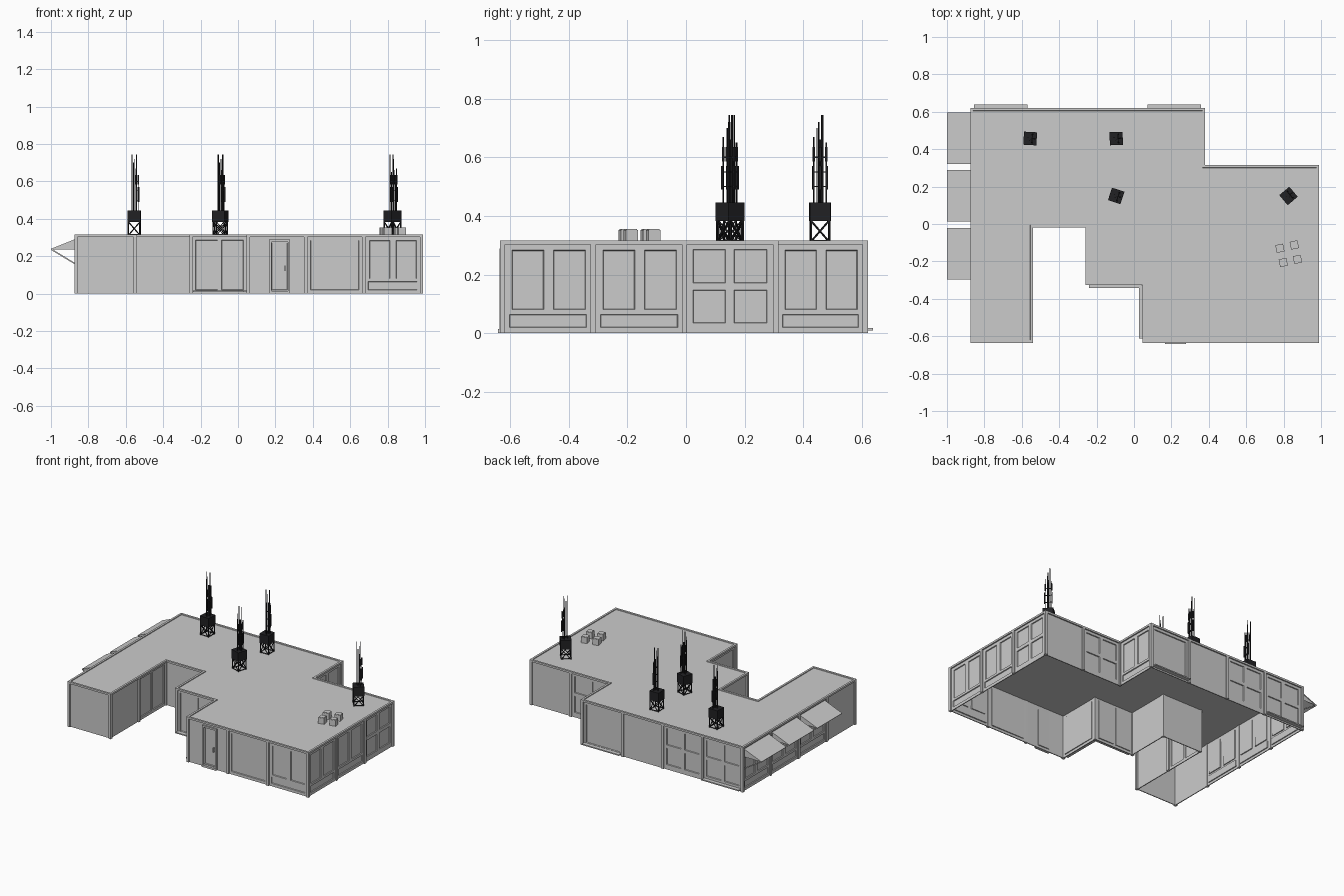
import bpy, bmesh, math
from mathutils import Vector, Matrix

if "Cube" in bpy.data.objects:
    bpy.data.objects.remove(bpy.data.objects["Cube"])

black = bpy.data.materials.new("black")
black.diffuse_color = (0.015, 0.015, 0.017, 1)
black.use_nodes = True
black.node_tree.nodes["Principled BSDF"].inputs["Base Color"].default_value = black.diffuse_color


def finish(name, bm, mat=None):
    bmesh.ops.recalc_face_normals(bm, faces=bm.faces) if mat else None
    me = bpy.data.meshes.new(name)
    bm.to_mesh(me)
    bm.free()
    ob = bpy.data.objects.new(name, me)
    bpy.context.collection.objects.link(ob)
    if mat:
        me.materials.append(mat)
    return ob


def add_box(bm, centre, size, rot=None):
    m = Matrix.Translation(centre) @ (rot or Matrix()) @ Matrix.Diagonal((*size, 1))
    bmesh.ops.create_cube(bm, size=1, matrix=m)


def add_beam(bm, a, b, w):
    a, b = Vector(a), Vector(b)
    rot = (b - a).to_track_quat('Z', 'Y').to_matrix().to_4x4()
    add_box(bm, (a + b) / 2, (w, w, (b - a).length), rot)


def box(name, centre, size, angle=0):
    bm = bmesh.new()
    add_box(bm, centre, size, Matrix.Rotation(angle, 4, 'Z'))
    return finish(name, bm)


# Recessed openings per wall type: (u0, u1, z0, z1) on a 0.31 wide module
OPENINGS = {
    "plain": [],
    "pair": [(.032, .141, .08, .283), (.174, .283, .08, .283), (.024, .287, .02, .064)],
    "four": [(u, u + .112, z, z + .114) for u in (.028, .168) for z in (.034, .171)],
    "tall": [(.025, .145, .02, .287), (.165, .285, .02, .287)],
    "shutter": [(.025, .285, .02, .285)],
    "door": [(.127, .212, .02, .272)],
}


def wall(p, q, kind):
    p, q = Vector((*p, 0)), Vector((*q, 0))
    length = (q - p).length
    d = (q - p).normalized()
    k = length / .31
    ops = [(a * k, b * k, c, e) for a, b, c, e in OPENINGS[kind]]
    us = sorted({0, length} | {u for o in ops for u in o[:2]})
    zs = sorted({0, .305} | {z for o in ops for z in o[2:]})
    bm = bmesh.new()
    grid = [[bm.verts.new(p + d * u + Vector((0, 0, z))) for z in zs] for u in us]
    recess = []
    for i in range(len(us) - 1):
        for j in range(len(zs) - 1):
            f = bm.faces.new((grid[i][j], grid[i + 1][j], grid[i + 1][j + 1], grid[i][j + 1]))
            cu, cz = (us[i] + us[i + 1]) / 2, (zs[j] + zs[j + 1]) / 2
            if any(a < cu < b and c < cz < e for a, b, c, e in ops):
                recess.append(f)
    bm.normal_update()
    if recess:
        bmesh.ops.inset_region(bm, faces=recess, thickness=.002, depth=-.006, use_even_offset=True)
    bmesh.ops.dissolve_limit(bm, angle_limit=.01, verts=bm.verts, edges=bm.edges)
    ob = finish("wall_" + kind, bm)
    s = ob.modifiers.new("thickness", 'SOLIDIFY')
    s.thickness, s.offset = .006, -1


# Wall run, counter-clockwise: end point, type, extra
RUN = [
    (-.549, -.626, "plain", ""), (-.549, -.316, "plain", ""), (-.549, -.011, "tall", ""),
    (-.251, -.011, "plain", ""), (-.251, -.316, "plain", ""), (.054, -.316, "tall", "sill"),
    (.054, -.626, "shutter", "sill"), (.362, -.626, "door", ""), (.672, -.626, "shutter", ""),
    (.981, -.626, "pair", ""), (.981, -.316, "pair", ""), (.981, -.005, "pair", ""),
    (.981, .306, "four", ""), (.675, .306, "plain", ""), (.371, .306, "four", ""),
    (.371, .611, "pair", ""), (.06, .611, "shutter", "sill"), (-.25, .611, "plain", ""),
    (-.558, .611, "four", ""), (-.866, .611, "four", "sill"), (-.866, .306, "pair", "awning"),
    (-.866, -.004, "pair", "awning"), (-.866, -.314, "pair", "awning"), (-.866, -.626, "plain", ""),
]


def awning(yc):
    h = .137
    bm = bmesh.new()
    # sloping cover
    a, b = Vector((-.866, yc, .292)), Vector((-1.0, yc, .238))
    tilt = math.atan2(a.z - b.z, a.x - b.x)
    add_box(bm, (a + b) / 2 - Vector((0, 0, .001)), ((a - b).length, 2 * h, .005),
            Matrix.Rotation(-tilt, 4, 'Y'))
    for y in (yc - h + .003, yc + h - .003):
        # triangular cheek and strut
        bm.faces.new([bm.verts.new((x, y, z)) for x, z in ((-.868, .29), (-.998, .237), (-.868, .237))])
        add_beam(bm, (-.998, y, .237), (-.868, y, .158), .007)
    finish("awning", bm)


prev = RUN[-1][:2]
for x, y, kind, extra in RUN:
    wall(prev, (x, y), kind)
    box("post", (x, y, .152), (.018, .018, .304))
    mid = (Vector(prev) + Vector((x, y))) / 2
    d = (Vector((x, y)) - Vector(prev)).normalized()
    n = Vector((d.y, -d.x))
    if extra == "sill":
        c = mid + n * .013
        box("sill", (c.x, c.y, .014), (.285, .028, .008), math.atan2(d.y, d.x))
    elif extra == "awning":
        awning(mid.y)
    prev = (x, y)

# Door trim and handle
for x in (.172, .273):
    box("door_frame_side", (x, -.63, .145), (.012, .014, .285))
box("door_frame_top", (.2225, -.63, .283), (.113, .014, .012))
box("door_step", (.2225, -.633, .008), (.113, .018, .014))
box("door_handle", (.252, -.628, .135), (.006, .014, .03))

# Roof slab with a raised rim
OUTLINE = [(-.875, -.635), (-.54, -.635), (-.54, -.02), (-.26, -.02), (-.26, -.325), (.045, -.325),
           (.045, -.635), (.99, -.635), (.99, .315), (.38, .315), (.38, .62), (-.875, .62)]
bm = bmesh.new()
low = [bm.verts.new((x, y, .303)) for x, y in OUTLINE]
high = [bm.verts.new((x, y, .316)) for x, y in OUTLINE]
bm.faces.new(low[::-1])
top = bm.faces.new(high)
for i in range(len(low)):
    j = (i + 1) % len(low)
    bm.faces.new((low[i], low[j], high[j], high[i]))
bm.normal_update()
bmesh.ops.inset_region(bm, faces=[top], thickness=.014, use_even_offset=True)
bmesh.ops.inset_region(bm, faces=[top], thickness=.001, depth=-.005, use_even_offset=True)
finish("roof", bm)

# Roof vents
for x, y in ((.78, -.13), (.857, -.112), (.798, -.206), (.874, -.189)):
    box("roof_vent", (x, y, .331), (.042, .042, .043), .2)
    box("vent_lid", (x, y, .353), (.036, .036, .004), .2)


# Antenna towers: braced stand, cabinet, mast with panels and whips
def tower(x, y, angle):
    bm = bmesh.new()
    r, z0, z1 = .031, .312, .384
    corners = [(r, r), (-r, r), (-r, -r), (r, -r)]
    for i, c in enumerate(corners):
        e = corners[(i + 1) % 4]
        add_beam(bm, (*c, z0), (*c, z1), .005)
        add_beam(bm, (*c, z0), (*e, z1), .004)
        add_beam(bm, (*e, z0), (*c, z1), .004)
        add_beam(bm, (*c, z0 + .004), (*e, z0 + .004), .004)
    add_box(bm, (0, 0, .414), (.07, .07, .064))
    cx = .01
    add_beam(bm, (cx, 0, .44), (cx, 0, .66), .006)
    for k, (px, py) in enumerate(((.022, 0), (.01, .021), (.01, -.021))):
        dz = .02 * k
        add_beam(bm, (px, py, .445), (px, py, .63 + dz), .0035)
        add_box(bm, (px + .003, py * 1.1, .53), (.007, .007, .08))
        add_box(bm, (px, py, .61), (.007, .007, .05))
        for z in (.5, .55, .6):
            add_beam(bm, (cx, 0, z), (px, py, z), .004)
    for px, py, h in ((-.012, .006, .745), (-.003, -.01, .7), (.012, .01, .745), (.004, -.004, .72)):
        add_beam(bm, (px, py, .44), (px, py, h), .0035)
    ob = finish("antenna_tower", bm, black)
    ob.location = (x, y, 0)
    ob.rotation_euler.z = math.radians(angle)


for t in ((-.555, .457, -3), (-.095, .457, 2), (-.095, .15, -18), (.826, .15, 40)):
    tower(*t)
